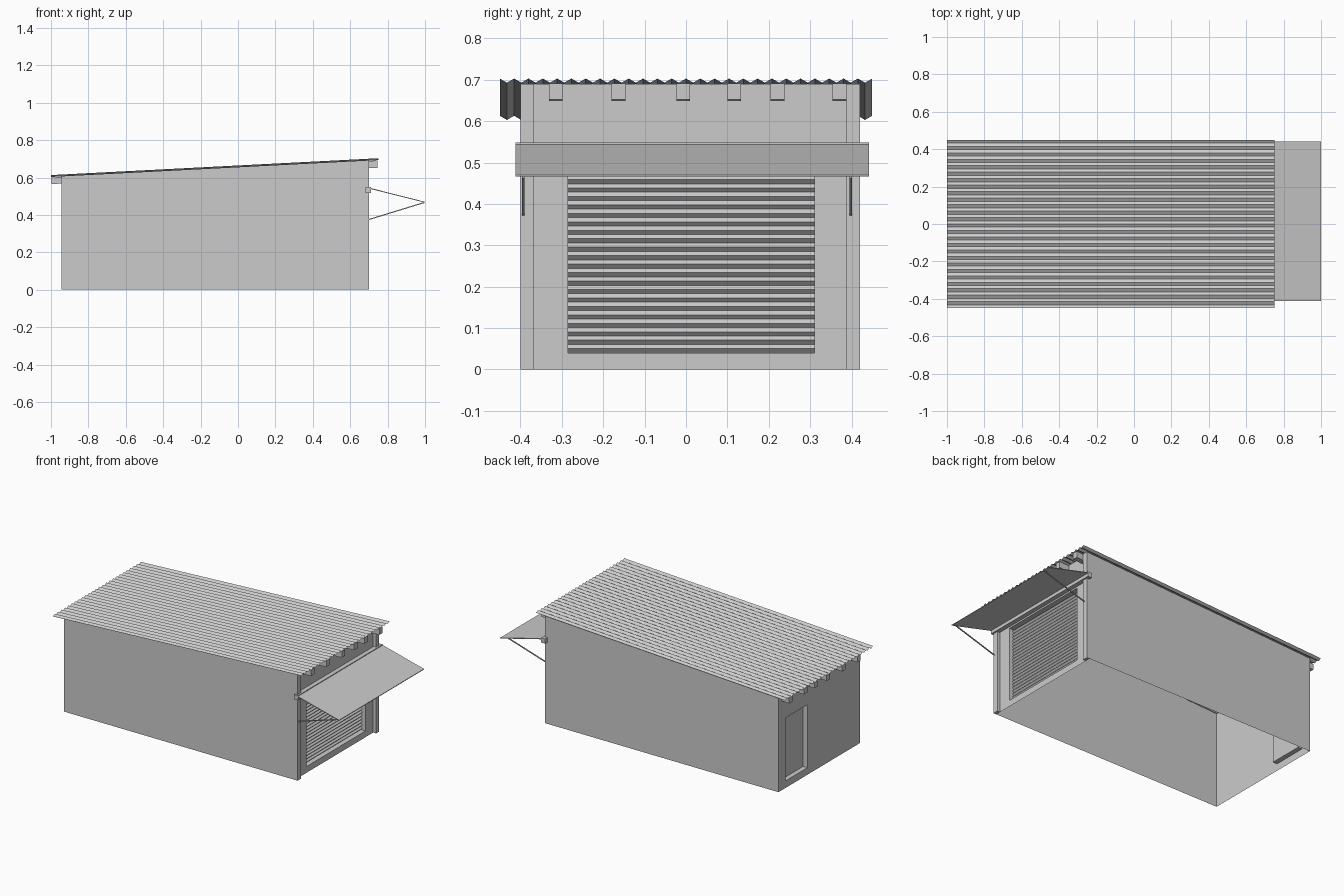
import bpy, bmesh, math

if "Cube" in bpy.data.objects:
    bpy.data.objects.remove(bpy.data.objects["Cube"])

Y0, Y1 = -0.40, 0.42          # side walls
XB, XF = -0.945, 0.68         # rear and shutter walls
SLOPE = 0.09 / 1.75


def roof_z(x):
    """Height of the corrugation valleys."""
    return 0.693 + (x - 0.75) * SLOPE


def make(name, verts, faces, fix=True):
    bm = bmesh.new()
    vs = [bm.verts.new(v) for v in verts]
    for f in faces:
        bm.faces.new([vs[i] for i in f])
    bmesh.ops.remove_doubles(bm, verts=bm.verts, dist=1e-5)
    if fix:
        bmesh.ops.recalc_face_normals(bm, faces=bm.faces)
    me = bpy.data.meshes.new(name)
    bm.to_mesh(me)
    bm.free()
    ob = bpy.data.objects.new(name, me)
    bpy.context.collection.objects.link(ob)
    return ob


def prism(name, profile, ya, yb):
    """Extrude an x-z profile along y."""
    n = len(profile)
    verts = [(x, y, z) for y in (ya, yb) for x, z in profile]
    faces = [range(n), range(n, 2 * n)]
    faces += [(i, (i + 1) % n, n + (i + 1) % n, n + i) for i in range(n)]
    return make(name, verts, faces)


def strip(name, line_a, line_b):
    """Sheet between two matching polylines."""
    n = len(line_a)
    return make(name, line_a + line_b,
                [(i, i + 1, n + i + 1, n + i) for i in range(n - 1)], fix=False)


def end_wall(x, opening, inset, panel):
    """End wall as a frame round an opening with its reveal."""
    a, b, lo, hi = opening
    top = roof_z(x)
    v = [(x, Y0, 0), (x, Y1, 0), (x, Y1, top), (x, Y0, top)]
    hole = [(a, lo), (b, lo), (b, hi), (a, hi)]
    v += [(x, y, z) for y, z in hole] + [(x + inset, y, z) for y, z in hole]
    f = []
    for i in range(4):
        j = (i + 1) % 4
        f += [(i, j, 4 + j, 4 + i), (4 + i, 4 + j, 8 + j, 8 + i)]
    if panel:
        f.append((8, 9, 10, 11))
    return v, f


# Walls: open underneath, shutter opening in front end, recessed door at rear
SH = (-0.285, 0.31, 0.04, 0.51)
DEPTH = 0.035
va, fa = end_wall(XB, (0.13, 0.35, 0.045, 0.445), 0.03, True)
vb, fb = end_wall(XF, SH, -DEPTH, True)
n = len(va)
walls = fa + [tuple(i + n for i in f) for f in fb]
walls += [(0, n, n + 3, 3), (1, n + 1, n + 2, 2)]
make("walls", va + vb, walls)

# Roller shutter: horizontal zigzag slats
count = 23
pts = []
for i in range(2 * count + 1):
    z = SH[2] + (SH[3] - SH[2]) * i / (2 * count)
    pts.append((XF - DEPTH + 0.003 + (0.01 if i % 2 else 0), z))
strip("roller_shutter", [(x, SH[0], z) for x, z in pts], [(x, SH[1], z) for x, z in pts])

# Corner posts either side of the shutter
post = [(XF, 0), (0.70, 0), (0.70, roof_z(0.70)), (XF, roof_z(XF))]
for i, (a, b) in enumerate([(Y0, Y0 + 0.033), (Y1 - 0.032, Y1)]):
    prism(f"corner_post_{i + 1}", post, a, b)

# Sloping rafters showing at both ends
xa, xb = -0.997, 0.747
rafter = [(xa, roof_z(xa) - 0.038), (xb, roof_z(xb) - 0.041),
          (xb, roof_z(xb) - 0.002), (xa, roof_z(xa) - 0.002)]
for i, y in enumerate([-0.315, -0.163, -0.007, 0.117, 0.221, 0.371]):
    prism(f"rafter_{i + 1}", rafter, y - 0.0165, y + 0.0165)

# Corrugated roof sheet
waves = 26
prof = [(-0.45 + 0.9 * i / (2 * waves), 0 if i % 2 else 0.01) for i in range(2 * waves + 1)]
strip("corrugated_roof", [(-1.0, y, roof_z(-1) + h) for y, h in prof],
      [(0.75, y, roof_z(0.75) + h) for y, h in prof])

# Awning: wall beam, tilted panel and two struts
prism("awning_beam", [(0.682, 0.518), (0.71, 0.518), (0.71, 0.548), (0.682, 0.548)], -0.412, 0.442)
prism("awning_panel", [(0.70, 0.541), (1.0, 0.466), (1.0, 0.470), (0.70, 0.546)], -0.412, 0.442)
for i, y in enumerate([-0.393, 0.398]):
    prism(f"awning_strut_{i + 1}", [(0.698, 0.372), (0.995, 0.463), (0.995, 0.469), (0.698, 0.378)],
          y - 0.003, y + 0.003)
